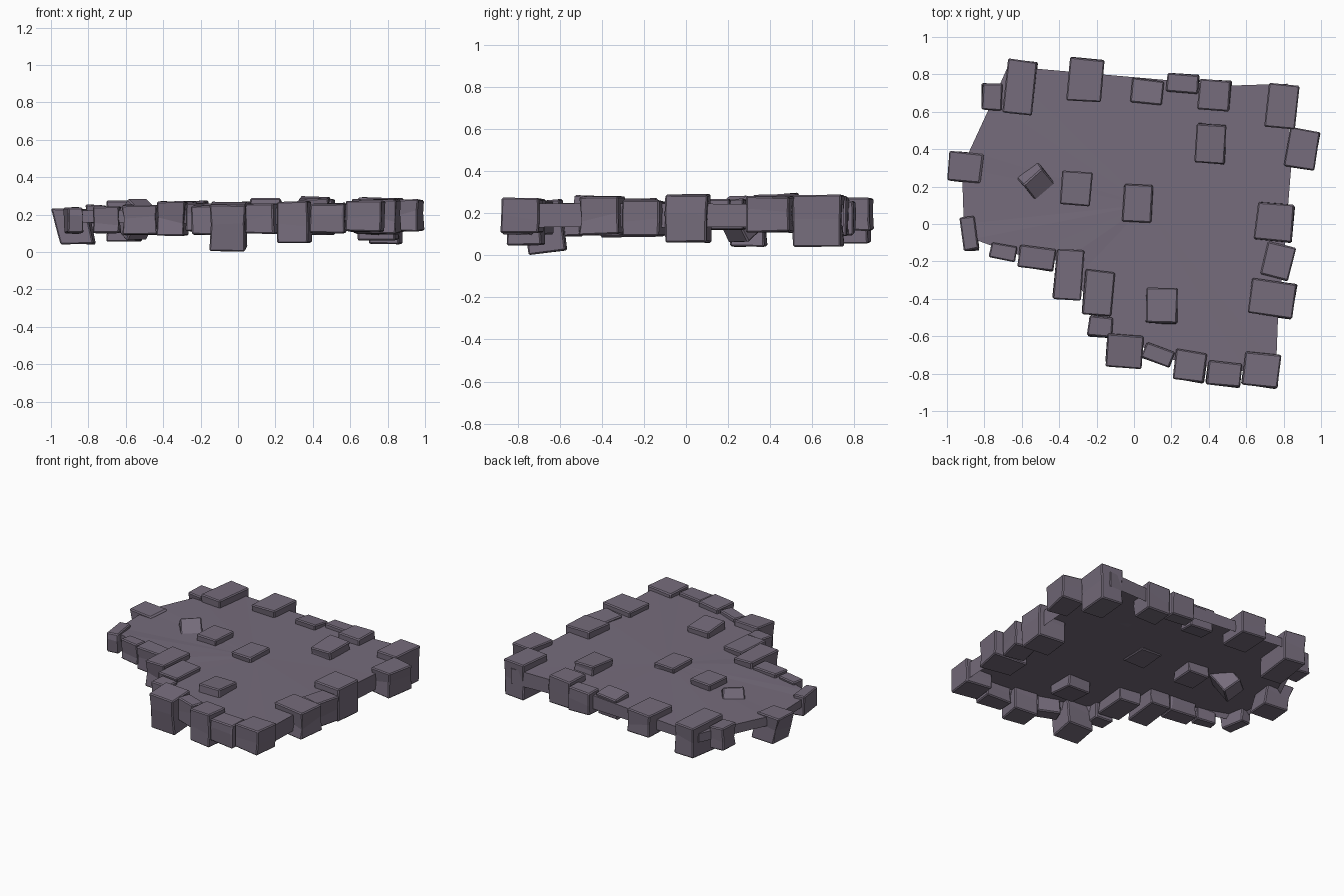
import bpy, bmesh, math, random
from mathutils import Matrix

random.seed(4)
scene_cube = bpy.data.objects.get("Cube")
if scene_cube:
    bpy.data.objects.remove(scene_cube, do_unlink=True)

# Single dusky purple-grey stone colour
stone = bpy.data.materials.new("purple_grey_stone")
stone.use_nodes = True
colour = (0.18, 0.15, 0.2, 1)
stone.diffuse_color = colour
shader = stone.node_tree.nodes["Principled BSDF"]
shader.inputs["Base Color"].default_value = colour
shader.inputs["Roughness"].default_value = 0.9


def finish(name, bm):
    """Turn a bmesh into a flat-shaded stone object."""
    bmesh.ops.recalc_face_normals(bm, faces=bm.faces[:])
    mesh = bpy.data.meshes.new(name)
    bm.to_mesh(mesh)
    bm.free()
    mesh.materials.append(stone)
    obj = bpy.data.objects.new(name, mesh)
    bpy.context.collection.objects.link(obj)


def wobble(amount):
    return random.uniform(-amount, amount)


def block(name, x, y, width, depth, turn, low, high, tilt=0, lean=0):
    """Rough-hewn block: chipped corners and a slightly crooked waist.
    Sizes come in hundredths of a unit, angles in degrees."""
    x, y, width, depth, low, high, lean = (
        v / 100 for v in (x, y, width, depth, low, high, lean))
    bm = bmesh.new()
    bmesh.ops.create_cube(bm, size=1)
    upright = [e for e in bm.edges
               if abs(e.verts[0].co.z - e.verts[1].co.z) > 0.5]
    bmesh.ops.subdivide_edges(bm, edges=upright, cuts=1)
    pinch = random.uniform(0.94, 1.01)
    for v in bm.verts:
        waist = abs(v.co.z) < 0.1
        v.co.x *= width + wobble(0.008)
        v.co.y *= depth + wobble(0.008)
        v.co.x -= lean * v.co.z
        v.co.z *= high - low
        v.co.z += wobble(0.03 if waist else 0.005)
        if waist:
            v.co.x *= pinch
            v.co.y *= pinch
    # Chip only the outer corners, leaving the waist crisp
    rim = [e for e in bm.edges if e.calc_face_angle(0) > 0.6]
    bmesh.ops.bevel(bm, geom=rim, offset=0.007, segments=1,
                    affect='EDGES', clamp_overlap=True)
    place = (Matrix.Translation((x, y, (low + high) / 2))
             @ Matrix.Rotation(math.radians(turn), 4, 'Z')
             @ Matrix.Rotation(math.radians(tilt), 4, 'X'))
    bm.transform(place)
    finish(name, bm)


# Main floor: an irregular slab dipping gently towards its right side
outline = [(-68, 83), (-52, 83), (17, 77), (52, 74), (82, 75), (84, 30),
           (80, -20), (77, -50), (76, -76), (60, -79), (22, -73), (5, -66),
           (-10, -62), (-20, -46), (-32, -30), (-38, -20), (-60, -17),
           (-75, -12), (-86, -8), (-91, 0), (-92, 30), (-88, 39), (-76, 65)]
bm = bmesh.new()
ring = [bm.verts.new((x / 100, y / 100, 0.232 + 0.016 * x / 100))
        for x, y in outline]
top = bm.faces.new(ring)
lower = bmesh.ops.extrude_face_region(bm, geom=[top])["geom"]
underside = [f for f in lower if isinstance(f, bmesh.types.BMFace)]
for v in underside[0].verts:
    v.co.z -= 0.085 + 0.03 * v.co.x
# Hollow the underside, leaving a narrow skirt around the edge
bmesh.ops.inset_individual(bm, faces=underside, thickness=0.02)
for v in underside[0].verts:
    v.co.z = 0.197 + 0.016 * v.co.x
# Gently uneven top surface fanned around the middle
bmesh.ops.poke(bm, faces=[top])
for v in bm.verts:
    v.co.z += wobble(0.004)
finish("floor_slab", bm)

# Edge and surface stones:
# x, y, width, depth, turn, low, high, then optional tilt and lean
back_stones = [
    (-76, 68, 11, 14, -3, 10, 25),
    (-61, 73, 16, 29, -6, 6, 27),
    (-26, 77, 18, 23, -5, 12, 27),
    (7, 70, 17, 13, -6, 11, 26, -8),
    (26, 75, 17, 10, -4, 10, 26),
    (43, 69, 17, 16, -4, 9, 28),
    (79, 63, 16, 23, -6, 4, 29),
]
left_side_stones = [
    (90, 40, 16, 21, -10, 11, 28),
    (75, 1, 20, 20, -6, 6, 29),
    (77, -20, 15, 18, -14, 9, 26),
    (74, -40, 24, 19, -8, 10, 28),
]
front_stones = [
    (68, -78, 19, 18, -7, 11, 27),
    (48, -80, 18, 13, -6, 10, 26),
    (30, -76, 17, 16, -8, 5, 27),
    (13, -70, 16, 9, -22, 10, 26),
    (-5, -67, 19, 18, -4, 1, 26, 6),
    (-18, -55, 13, 11, -5, 9, 25),
    (-19, -37, 16, 24, -5, 11, 26),
    (-35, -27, 15, 27, -5, 9, 27),
    (-52, -18, 19, 12, -8, 9, 25),
    (-70, -15, 14, 8, -10, 10, 24),
]
right_side_stones = [
    (-88, -5, 8, 18, 8, 10, 24),
    (-88, 30, 18, 16, -5, 4, 23, 0, 5),
]
surface_stones = [
    (-54, 25, 14, 13, 40, 8, 27, 35),
    (-31, 19, 16, 18, -5, 12, 27),
    (2, 11, 16, 20, -3, 19, 27),
    (15, -44, 17, 19, -2, 13, 28, -5),
    (41, 43, 16, 21, -4, 21, 29, 3),
]

groups = {"back_edge_stone": back_stones,
          "left_edge_stone": left_side_stones,
          "front_edge_stone": front_stones,
          "right_edge_stone": right_side_stones,
          "surface_stone": surface_stones}
for label, stones in groups.items():
    for number, values in enumerate(stones, start=1):
        block(f"{label}_{number}", *values)
